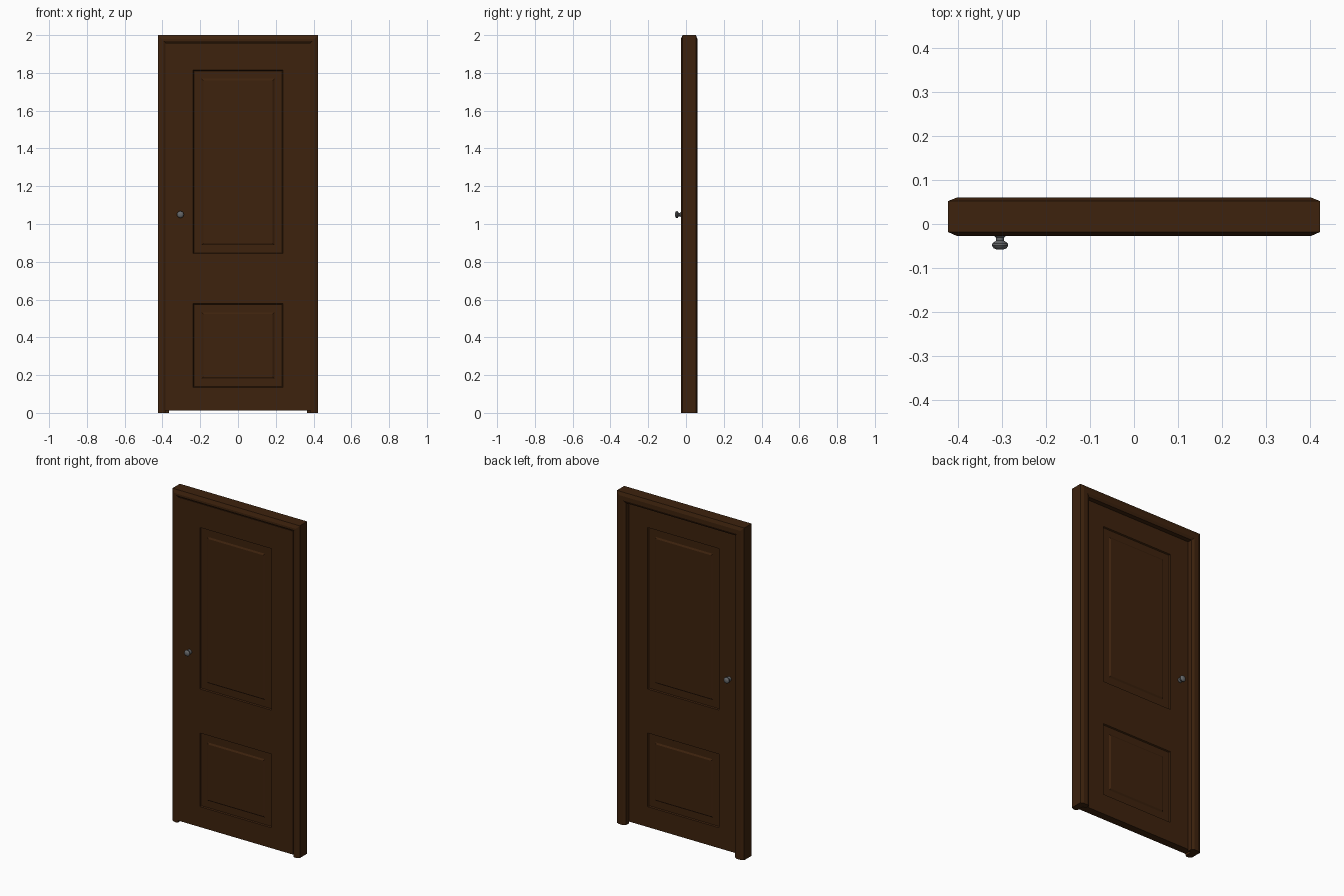
import bpy, bmesh, math
from mathutils import Matrix, Vector

old = bpy.data.objects.get("Cube")
if old:
    bpy.data.objects.remove(old)


def material(name, rgb, metallic=0.0):
    m = bpy.data.materials.new(name)
    m.use_nodes = True
    color = (*rgb, 1.0)
    m.diffuse_color = color
    m.node_tree.nodes["Principled BSDF"].inputs["Base Color"].default_value = color
    return m


def finish(name, bm, mat):
    bmesh.ops.recalc_face_normals(bm, faces=bm.faces)
    mesh = bpy.data.meshes.new(name)
    bm.to_mesh(mesh)
    bm.free()
    mesh.materials.append(mat)
    obj = bpy.data.objects.new(name, mesh)
    bpy.context.collection.objects.link(obj)
    return obj


wood = material("dark brown wood", (0.047, 0.016, 0.004))
metal = material("grey metal", (0.13, 0.135, 0.14))

HALF, TOP = 0.424, 2.0
FRONT, BACK = -0.023, 0.024      # faces of the door leaf
BOTTOM = 0.012

# Door frame: a chamfered, rebated profile (inset, y) swept up, over and down
profile = [(0, -0.018), (0.02, -0.027), (0.03, -0.027), (0.04, -0.021),
           (0.04, BACK), (0.06, BACK), (0.06, 0.052), (0.045, 0.06),
           (0.02, 0.06), (0, 0.052)]
bm = bmesh.new()
rings = []
for side, at_top in ((-1, 0), (-1, 1), (1, 1), (1, 0)):
    rings.append([bm.verts.new((side * (HALF - d), y, (TOP - d) * at_top))
                  for d, y in profile])
count = len(profile)
for a, b in zip(rings, rings[1:]):
    for i in range(count):
        j = (i + 1) % count
        bm.faces.new((a[i], a[j], b[j], b[i]))
bm.faces.new(rings[0])
bm.faces.new(rings[-1])
finish("door_frame", bm, wood)

# Door leaf: a slab cut into cells, with two sunken and raised panels per side
leaf_half, leaf_top = HALF - 0.041, TOP - 0.041
panel_half = 0.238
panels = [(0.135, 0.578), (0.843, 1.815)]
bm = bmesh.new()
size = Matrix.Diagonal((2 * leaf_half, BACK - FRONT, leaf_top - BOTTOM, 1))
centre = Matrix.Translation((0, (FRONT + BACK) / 2, (leaf_top + BOTTOM) / 2))
bmesh.ops.create_cube(bm, size=1, matrix=centre @ size)
cuts = [(Vector((s * panel_half, 0, 0)), Vector((1, 0, 0))) for s in (-1, 1)]
cuts += [(Vector((0, 0, z)), Vector((0, 0, 1))) for p in panels for z in p]
for point, normal in cuts:
    bmesh.ops.bisect_plane(bm, geom=bm.verts[:] + bm.edges[:] + bm.faces[:],
                           plane_co=point, plane_no=normal)
bm.normal_update()
cells = []
for face in bm.faces:
    c = face.calc_center_median()
    if (abs(face.normal.y) > 0.9 and abs(c.x) < panel_half
            and any(low < c.z < high for low, high in panels)):
        cells.append(face)
for thickness, depth in ((0.004, -0.007), (0.042, 0), (0.009, 0.006)):
    bmesh.ops.inset_individual(bm, faces=cells, thickness=thickness,
                               depth=depth, use_even_offset=True)
finish("door_leaf", bm, wood)

# Knobs: a turned profile (radius, distance from leaf), one on each side
knob = [(0.0145, -0.002), (0.0145, 0.003), (0.009, 0.008), (0.009, 0.015),
        (0.0175, 0.021), (0.0185, 0.026), (0.015, 0.032), (0.008, 0.035)]
SIDES = 12
for name, y0, direction in (("front_knob", FRONT, -1), ("back_knob", BACK, 1)):
    bm = bmesh.new()
    rings = []
    for r, d in knob:
        ring = []
        for k in range(SIDES):
            a = math.tau * k / SIDES
            ring.append(bm.verts.new((-0.305 + r * math.cos(a), y0 + direction * d,
                                      1.05 + r * math.sin(a))))
        rings.append(ring)
    for a, b in zip(rings, rings[1:]):
        for k in range(SIDES):
            n = (k + 1) % SIDES
            bm.faces.new((a[k], a[n], b[n], b[k]))
    bm.faces.new(rings[0])
    bm.faces.new(rings[-1])
    obj = finish(name, bm, metal)
    bpy.ops.object.select_all(action='DESELECT')
    obj.select_set(True)
    bpy.context.view_layer.objects.active = obj
    bpy.ops.object.shade_smooth_by_angle(angle=math.radians(40))
